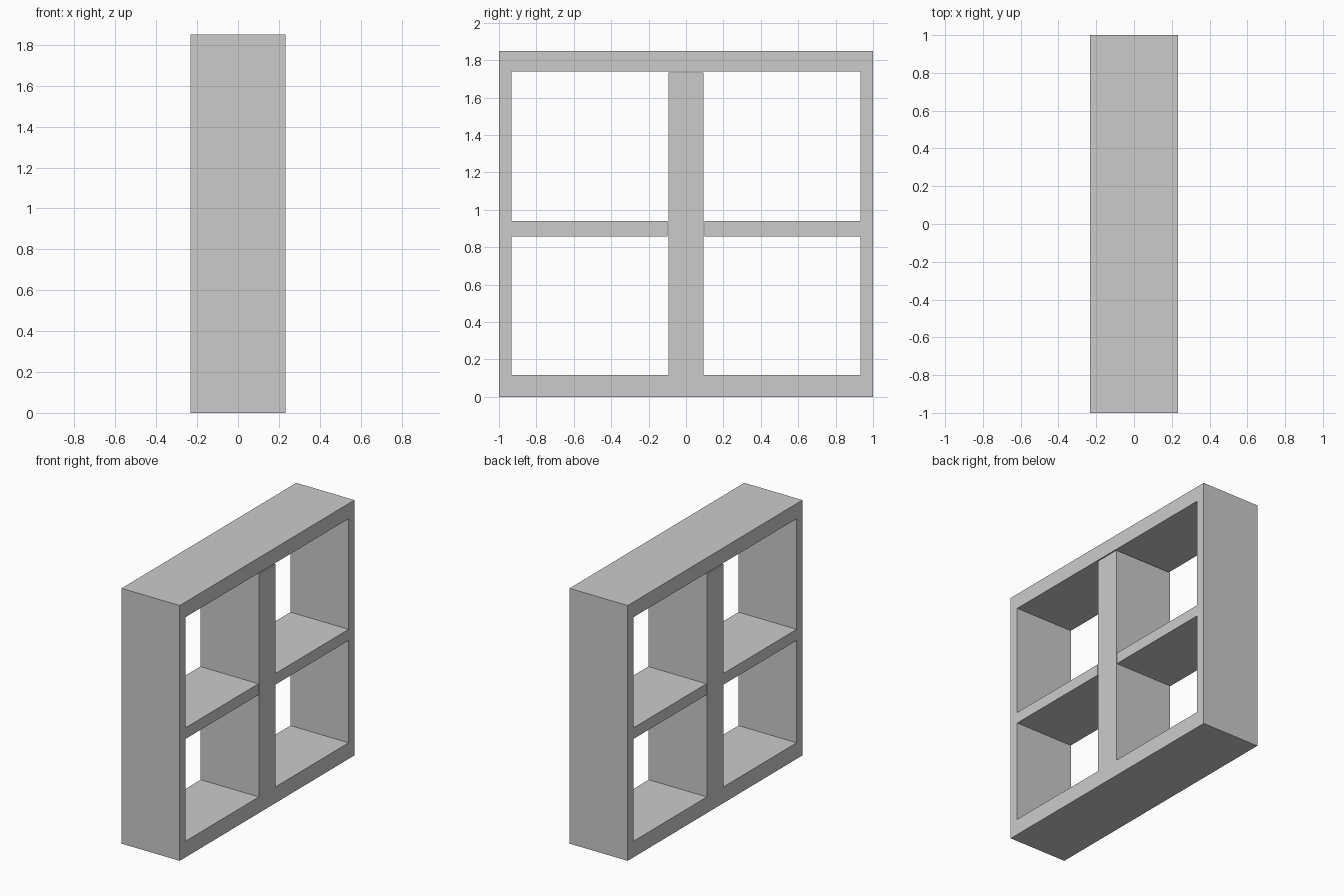
import bpy
from math import radians

if "Cube" in bpy.data.objects:
    bpy.data.objects.remove(bpy.data.objects["Cube"])

DEPTH, HEIGHT = 0.466, 1.85


def mirrored(half):
    """Close a right-half outline with its mirror image."""
    return half + [(-y, z) for y, z in reversed(half)]


# Outer edge of the case
outer = mirrored([(1, 0), (1, HEIGHT)])

# Inner edge: divider, floor, side wall, shelf (hairline gap at divider), side wall, top
inner = mirrored([(0.094, 1.733), (0.094, 0.117), (0.933, 0.117), (0.933, 0.858),
                  (0.099, 0.858), (0.099, 0.939), (0.933, 0.939), (0.933, 1.74)])

# Four-compartment shelf case, extruded through its depth
profile = bpy.data.curves.new("shelf_case", 'CURVE')
profile.dimensions = '2D'
profile.fill_mode = 'BOTH'
profile.extrude = DEPTH / 2
for outline in (outer, inner):
    spline = profile.splines.new('POLY')
    spline.points.add(len(outline) - 1)
    for point, (y, z) in zip(spline.points, outline):
        point.co = (y, z, 0, 1)
    spline.use_cyclic_u = True

case = bpy.data.objects.new("shelf_case", profile)
bpy.context.collection.objects.link(case)
case.rotation_euler = (radians(90), 0, radians(90))

# Convert to a flat-shaded mesh
bpy.context.view_layer.objects.active = case
case.select_set(True)
bpy.ops.object.convert(target='MESH')
bpy.ops.object.transform_apply(location=False, rotation=True, scale=False)
bpy.ops.object.shade_flat()
